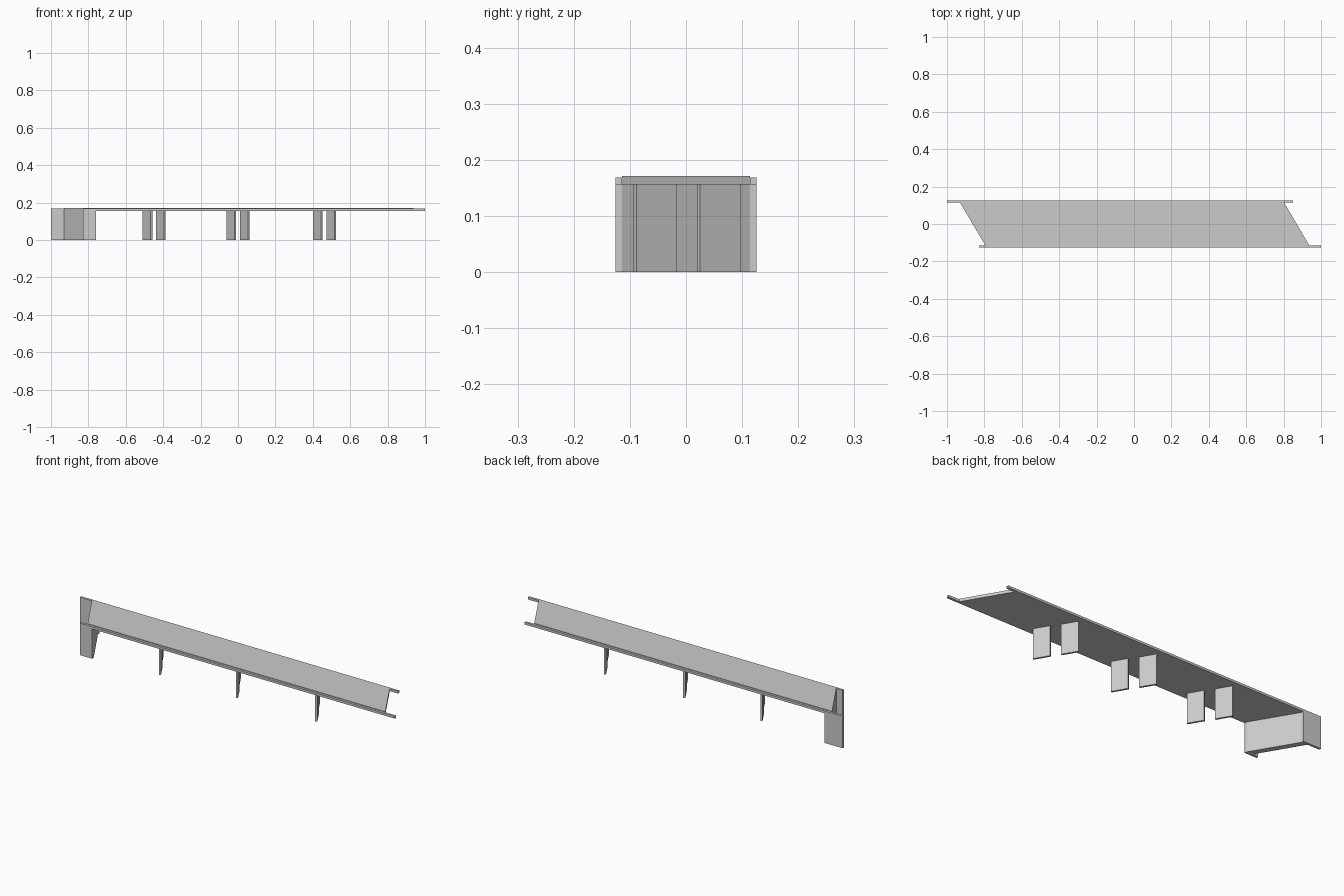
import bpy, bmesh
from mathutils import Vector

if "Cube" in bpy.data.objects:
    bpy.data.objects.remove(bpy.data.objects["Cube"])

DECK_LOW, DECK_TOP, BEAM_TOP = 0.156, 0.171, 0.168
INNER, OUTER = 0.114, 0.126          # edge beam sides in y
SKEW = Vector((0.504, -0.864))       # direction of the skewed supports
NORMAL = Vector((0.864, 0.504))


def prism(name, outline, z0, z1):
    """Extrude a plan outline from z0 to z1."""
    bm = bmesh.new()
    face = bm.faces.new([bm.verts.new((x, y, z0)) for x, y in outline])
    ext = bmesh.ops.extrude_face_region(bm, geom=[face])
    verts = [v for v in ext["geom"] if isinstance(v, bmesh.types.BMVert)]
    bmesh.ops.translate(bm, verts=verts, vec=(0, 0, z1 - z0))
    bmesh.ops.recalc_face_normals(bm, faces=bm.faces)
    mesh = bpy.data.meshes.new(name)
    bm.to_mesh(mesh)
    bm.free()
    obj = bpy.data.objects.new(name, mesh)
    bpy.context.collection.objects.link(obj)
    return obj


def box(name, x0, x1, y0, y1, z0, z1):
    return prism(name, [(x0, y0), (x1, y0), (x1, y1), (x0, y1)], z0, z1)


# Skewed road deck
prism("deck", [(-0.795, -INNER), (0.937, -INNER), (0.803, INNER), (-0.93, INNER)],
      DECK_LOW, DECK_TOP)

# Edge beams running past the deck ends; wing walls below them at the left
box("front_edge_beam", -0.76, 1.0, -OUTER, -INNER, DECK_LOW, BEAM_TOP)
box("back_edge_beam", -0.895, 0.85, INNER, OUTER, DECK_LOW, BEAM_TOP)
box("front_wing_wall", -0.83, -0.76, -OUTER, -INNER, 0, BEAM_TOP)
box("back_wing_wall", -1.0, -0.895, INNER, OUTER, 0, BEAM_TOP)

# Abutment wall under the left end of the deck
prism("abutment_wall", [(-0.795, -INNER), (-0.76, -INNER), (-0.895, INNER), (-0.93, INNER)],
      0, DECK_LOW)

# Three rows of paired blade piers, turned to the skew
for row, x in enumerate((-0.448, 0.001, 0.4625)):
    for side, dx, y in (("front", 0.036, -0.055), ("back", -0.036, 0.058)):
        c = Vector((x + dx, y))
        a, b = SKEW * 0.0418, NORMAL * 0.0052
        prism(f"{side}_pier_{row + 1}", [c - a - b, c + a - b, c + a + b, c - a + b],
              0, DECK_LOW)
